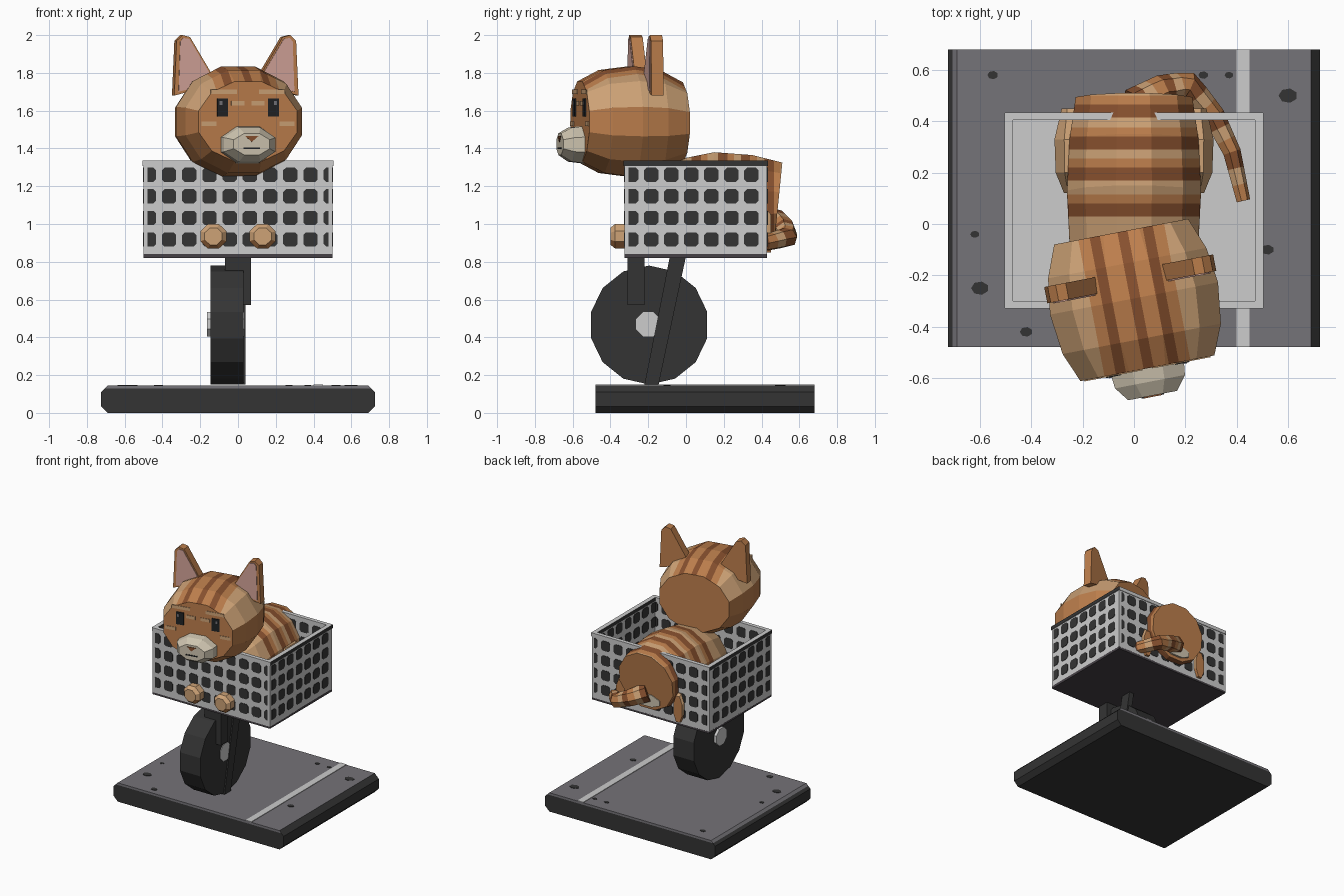
import bpy, bmesh, math, random
from mathutils import Vector

if "Cube" in bpy.data.objects:
    bpy.data.objects.remove(bpy.data.objects["Cube"])
random.seed(4)

COLOURS = {"charcoal": "343434", "asphalt": "757378", "pale_grey": "CCCCCC", "orange_fur": "BC7E4C",
           "tan_fur": "CDA276", "brown_stripe": "87502E", "cream": "CFC5B0", "pink": "D2A398",
           "black": "202224", "plum_grey": "454045"}


def make_material(name, code):
    mat = bpy.data.materials.new(name)
    mat.use_nodes = True
    srgb = [int(code[i:i + 2], 16) / 255 for i in (0, 2, 4)]
    rgba = [((c + 0.055) / 1.055) ** 2.4 for c in srgb] + [1]
    mat.diffuse_color = rgba
    node = next(n for n in mat.node_tree.nodes if n.type == "BSDF_PRINCIPLED")
    node.inputs["Base Color"].default_value = rgba
    node.inputs["Roughness"].default_value = 0.9
    return mat


MATS = {k: make_material(k, v) for k, v in COLOURS.items()}
HEAD_AT, HEAD_TURN = Vector((0, -0.29, 0)), 0.19


def finish(name, bm, rule, on_head=False):
    """Turn a bmesh into an object; rule is a colour or a function(centre, normal)."""
    bmesh.ops.recalc_face_normals(bm, faces=bm.faces)
    used = []
    for f in bm.faces:
        colour = rule if isinstance(rule, str) else rule(f.calc_center_median(), f.normal)
        if colour not in used:
            used.append(colour)
        f.material_index = used.index(colour)
    me = bpy.data.meshes.new(name)
    bm.to_mesh(me)
    bm.free()
    for colour in used:
        me.materials.append(MATS[colour])
    ob = bpy.data.objects.new(name, me)
    bpy.context.collection.objects.link(ob)
    if on_head:
        ob.location, ob.rotation_euler.z = HEAD_AT, HEAD_TURN
    return ob


def prism(bm, axis, pts, lo, hi):
    """Extrude a 2D outline along x, y or z."""
    def place(p, d):
        return {"x": (d, p[0], p[1]), "y": (p[0], d, p[1]), "z": (p[0], p[1], d)}[axis]
    a, b = [[bm.verts.new(place(p, d)) for p in pts] for d in (lo, hi)]
    bm.faces.new(a)
    bm.faces.new(b[::-1])
    for i in range(len(pts)):
        j = (i + 1) % len(pts)
        bm.faces.new((a[i], b[i], b[j], a[j]))


def rect(x0, x1, y0, y1):
    return [(x0, y0), (x1, y0), (x1, y1), (x0, y1)]


def oval(cx, cy, rx, ry, n):
    angles = [(i + 0.5) * math.tau / n for i in range(n)]
    return [(cx + rx * math.cos(t), cy + ry * math.sin(t)) for t in angles]


def solid(name, axis, pts, lo, hi, rule, on_head=False):
    bm = bmesh.new()
    prism(bm, axis, pts, lo, hi)
    return finish(name, bm, rule, on_head)


def loft(rings):
    bm = bmesh.new()
    loops = [[bm.verts.new(p) for p in ring] for ring in rings]
    n = len(loops[0])
    for a, b in zip(loops, loops[1:]):
        for i in range(n):
            bm.faces.new((a[i], a[(i + 1) % n], b[(i + 1) % n], b[i]))
    bm.faces.new(loops[0])
    bm.faces.new(loops[-1][::-1])
    return bm


def barrel(stations, n, cx=0, lean=0):
    """Loft ovals along y from (y, half width, bottom, top)."""
    rings = []
    for y, w, z0, z1 in stations:
        outline = oval(cx, (z0 + z1) / 2, w, (z1 - z0) / 2 / math.cos(math.pi / n), n)
        rings.append([(x, y + lean * (z - z1), z) for x, z in outline])
    return loft(rings)


def cut(bm, axis, places):
    normal = Vector([float(axis == a) for a in "xyz"])
    for d in places:
        bmesh.ops.bisect_plane(bm, geom=bm.verts[:] + bm.edges[:] + bm.faces[:],
                               plane_co=normal * d, plane_no=normal)


# Road slab with bevelled ends, worn top edge, painted line and spots
bm = bmesh.new()
slab = [(-.725, .035), (-.69, 0), (.69, 0), (.725, .035), (.725, .11), (.69, .145), (-.69, .145), (-.725, .11)]
prism(bm, "y", slab, -.48, .68)
cut(bm, "z", [.128])
finish("road_slab", bm, lambda c, n: "asphalt" if c.z > .128 and c.x < .69 else "charcoal")
solid("road_line", "z", rect(.4, .45, -.48, .68), .144, .149, "pale_grey")
bm = bmesh.new()
for x, y in [(-.55, .58), (-.62, -.04), (-.42, -.42), (.27, .58), (.37, .58), (.52, -.1), (.6, .5), (-.6, -.25)]:
    r = random.uniform(.012, .03)
    prism(bm, "z", oval(x, y, r * 1.3, r, 7), .144, .148)
finish("road_spots", bm, "charcoal")

# Wheel and fork
solid("tyre", "x", oval(-.195, .465, .315, .315, 14), -.145, .03, "charcoal")
solid("wheel_hub", "x", oval(-.2, .47, .07, .07, 8), -.165, .034, "pale_grey")
solid("fork_block", "y", rect(-.07, .07, .57, .83), -.31, -.22, "charcoal")
solid("fork_strut", "x", [(-.085, .83), (0, .83), (-.145, .15), (-.22, .15)], 0, .04, "charcoal")

# Basket
solid("basket_bottom", "z", rect(-.5, .5, -.325, .43), .82, .84, "plum_grey")
solid("basket_floor", "z", rect(-.48, .48, -.31, .41), .835, .844, "pale_grey")
walls, rims, holes = bmesh.new(), bmesh.new(), bmesh.new()


def wall(axis, a0, a1, mid, t, first, step):
    prism(walls, axis, rect(a0, a1, .835, 1.32), mid - t, mid + t)
    prism(rims, axis, rect(a0 - .003, a1 + .003, 1.308, 1.335), mid - t - .005, mid + t + .005)
    col = first
    while col < a1:
        for row in range(4):
            z, s, k = .918 + row * .114, .038, .024
            octagon = [(s, k), (k, s), (-k, s), (-s, k), (-s, -k), (-k, -s), (k, -s), (s, -k)]
            pts = [(min(max(col + p, a0 + .02), a1 - .02), z + q) for p, q in octagon]
            prism(holes, axis, pts, mid - t - .003, mid + t + .003)
        col += step


for mid in (-.315, .42):
    wall("y", -.5, .5, mid, .01, -.472, .107)
for mid in (-.488, .488):
    wall("x", -.325, .43, mid, .012, -.29, .106)
finish("basket_walls", walls, "pale_grey")
finish("basket_rim", rims, lambda c, n: "charcoal" if abs(n.x) > .9 else "pale_grey")
finish("basket_holes", holes, "charcoal")

# Striped body
bm = barrel([(-.2, .2, .9, 1.28), (-.05, .26, .86, 1.34), (.15, .27, .85, 1.38),
             (.35, .26, .86, 1.365), (.51, .235, .9, 1.325)], 12, lean=.1)
bands = [.03, .17, .29, .415]
cut(bm, "y", [b + d for b in bands for d in (0, .05, .085)])


def body_colour(c, n):
    if c.y > .44 and n.y > .8:
        return "orange_fur"
    for b in bands:
        if b < c.y < b + .05:
            return "brown_stripe"
        if b + .05 < c.y < b + .085:
            return "orange_fur"
    return "tan_fur" if c.z > 1 else "cream"


finish("body", bm, body_colour)
solid("rump_patch", "y", oval(0, .97, .12, .05, 8), .455, .484, "cream")

# Haunches and front paws
for side, x in (("right", -1), ("left", 1)):
    bm = barrel([(.12, .03, .95, 1.1), (.2, .065, .87, 1.18), (.33, .07, .85, 1.18), (.45, .04, .85, 1.05)],
                8, cx=x * .245)
    finish(side + "_haunch", bm, lambda c, n: "orange_fur" if c.z < .95 or n.y > .8 else "tan_fur")
    bm = barrel([(-.4, .05, .89, .98), (-.375, .075, .87, 1.0), (-.28, .075, .87, 1.0)], 8, cx=x * .13)
    finish(side + "_paw", bm, lambda c, n: "tan_fur" if c.z > .93 else "orange_fur")

# Curled tail, lofted along a path with alternating bands
path = [Vector(p) for p in [(0, .46, 1.02), (.11, .52, .97), (.21, .54, .93), (.31, .42, .9),
                            (.38, .28, .9), (.425, .09, .9)]]
points = [a.lerp(b, k / 3) for a, b in zip(path, path[1:]) for k in range(3)] + [path[-1]]
rings = []
for i, p in enumerate(points):
    t = points[min(i + 1, len(points) - 1)] - points[max(i - 1, 0)]
    u = t.cross(Vector((0, 0, 1))).normalized()
    v = u.cross(t).normalized()
    r = .07 - .042 * i / (len(points) - 1)
    rings.append([p + u * a + v * b for a, b in oval(0, 0, r, r, 7)])


def tail_colour(c, n):
    near = min(range(len(points) - 1), key=lambda i: ((points[i] + points[i + 1]) / 2 - c).length)
    return ("brown_stripe", "tan_fur", "orange_fur")[near % 3]


finish("tail", loft(rings), tail_colour)

# Head: a faceted barrel with stripes over the crown
bm = barrel([(-.277, .275, 1.33, 1.755), (-.16, .325, 1.27, 1.815), (0, .345, 1.25, 1.835),
             (.14, .325, 1.265, 1.815), (.265, .275, 1.32, 1.75)], 12)
stripes = [-.125, -.015, .085]
cut(bm, "x", [s + d for s in stripes for d in (0, .04)] + [-.17, .17])


def head_colour(c, n):
    if abs(n.y) > .9 or n.z < .3:
        return "orange_fur"
    if any(s < c.x < s + .04 for s in stripes):
        return "brown_stripe"
    return "tan_fur" if abs(c.x) > .17 else "orange_fur"


finish("head", bm, head_colour, True)

# Muzzle, nose and mouth
bm = barrel([(-.385, .105, 1.365, 1.48), (-.33, .15, 1.33, 1.51), (-.25, .16, 1.32, 1.52)], 8)
finish("muzzle", bm, "cream", True)
solid("nose", "y", [(-.035, 1.465), (.035, 1.465), (0, 1.435)], -.39, -.384, "brown_stripe", True)
solid("mouth", "y", rect(-.045, .045, 1.397, 1.405), -.389, -.384, "black", True)

# Face markings, eyes and ears, mirrored
for side, s in (("right", -1), ("left", 1)):
    def flip(pts):
        return [(s * x, z) for x, z in pts]
    solid(side + "_eye", "y", flip(rect(.108, .166, 1.57, 1.665)), -.284, -.276, "black", True)
    solid(side + "_eye_glint", "y", flip(rect(.14, .155, 1.63, 1.65)), -.287, -.283, "asphalt", True)
    bm = bmesh.new()
    for x0, x1, z in ((.06, .2, 1.7), (.17, .25, 1.53), (.02, .09, 1.64)):
        prism(bm, "y", flip(rect(x0, x1, z - .012, z + .012)), -.281, -.276)
    finish(side + "_face_marks", bm, "tan_fur", True)
    ear = [(.1, 1.74), (.335, 1.68), (.322, 1.97), (.29, 2.0), (.25, 1.99)]
    solid(side + "_ear", "y", flip(ear), .045, .11, "orange_fur", True)
    inner = [(.115, 1.75), (.312, 1.7), (.303, 1.965), (.288, 1.985), (.255, 1.98)]
    solid(side + "_ear_lining", "y", flip(inner), .04, .046, "pink", True)
